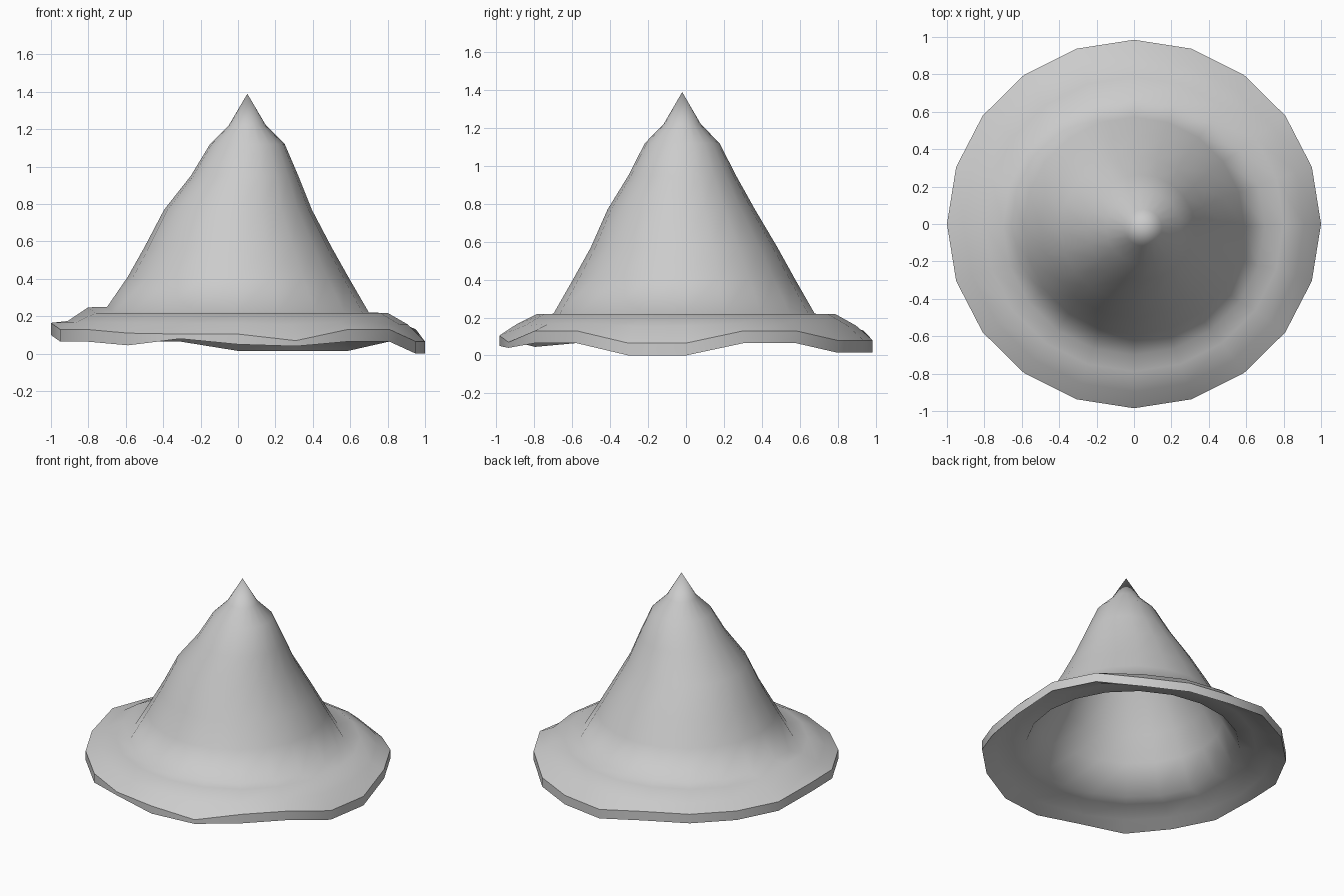
import bpy, bmesh
from math import sin, cos, radians

if "Cube" in bpy.data.objects:
    bpy.data.objects.remove(bpy.data.objects["Cube"])

SIDES = 20
THICK = 0.065

# Wavy brim edge: height of the upper lip every 18 degrees, from +x towards the back
RIM = [0.065, 0.13, 0.13, 0.08, 0.08, 0.08, 0.13, 0.13, 0.13, 0.13,
       0.165, 0.13, 0.13, 0.11, 0.105, 0.105, 0.07, 0.13, 0.13, 0.065]
# Places where the lower lip is pinched up close to the upper one
PINCH = {14: 0.025, 15: 0.055, 16: 0.03}

# Rings from brim shoulder to tip: radius, height, centre x, centre y
PROFILE = [(0.80, 0.218, 0, 0), (0.70, 0.22, 0, -0.01), (0.59, 0.41, 0, -0.01),
           (0.50, 0.57, 0, -0.01), (0.395, 0.77, 0, -0.025),
           (0.288, 0.95, 0.035, -0.02), (0.20, 1.12, 0.05, -0.02),
           (0.10, 1.22, 0.05, -0.02)]
TIP = (0.05, -0.02, 1.39)

bm = bmesh.new()


def ring(radius, cx, cy, height):
    verts = []
    for i in range(SIDES):
        a = radians(18 * i)
        verts.append(bm.verts.new((cx + radius * cos(a), cy + radius * sin(a) * 0.985, height(i))))
    return verts


def bridge(a, b, flip=False):
    for i in range(SIDES):
        j = (i + 1) % SIDES
        quad = [a[i], a[j], b[j], b[i]]
        bm.faces.new(quad[::-1] if flip else quad)


def shell(drop, flip):
    """One skin of the hat, from brim edge to tip, lowered by drop."""
    def edge_z(i):
        return RIM[i] - (PINCH.get(i, THICK) if drop else 0)

    rings = [ring(1.0, 0, 0, edge_z),
             ring(0.91, 0, 0, lambda i: 0.155 + 0.2 * (RIM[i] - 0.065) - drop)]
    for k, (r, z, cx, cy) in enumerate(PROFILE):
        rings.append(ring(r, cx, cy,
                          lambda i: z + (0.03 if i == 10 and k < 2 else 0) - drop))
    for a, b in zip(rings, rings[1:]):
        bridge(a, b, flip)
    tip = bm.verts.new((TIP[0], TIP[1], TIP[2] - drop))
    top = rings[-1]
    for i in range(SIDES):
        tri = [top[i], top[(i + 1) % SIDES], tip]
        bm.faces.new(tri[::-1] if flip else tri)
    return rings[0]


# Outer skin, hollow inner skin and the lip joining them
outer = shell(0, False)
inner = shell(THICK, True)
bridge(inner, outer)

for f in bm.faces:
    f.smooth = True
# Crisp edges along both sides of the lip
for lip in (outer, inner):
    for i in range(SIDES):
        bm.edges.get((lip[i], lip[(i + 1) % SIDES])).smooth = False

mesh = bpy.data.meshes.new("pointed_hat")
bm.to_mesh(mesh)
bm.free()
hat = bpy.data.objects.new("pointed_hat", mesh)
bpy.context.collection.objects.link(hat)
